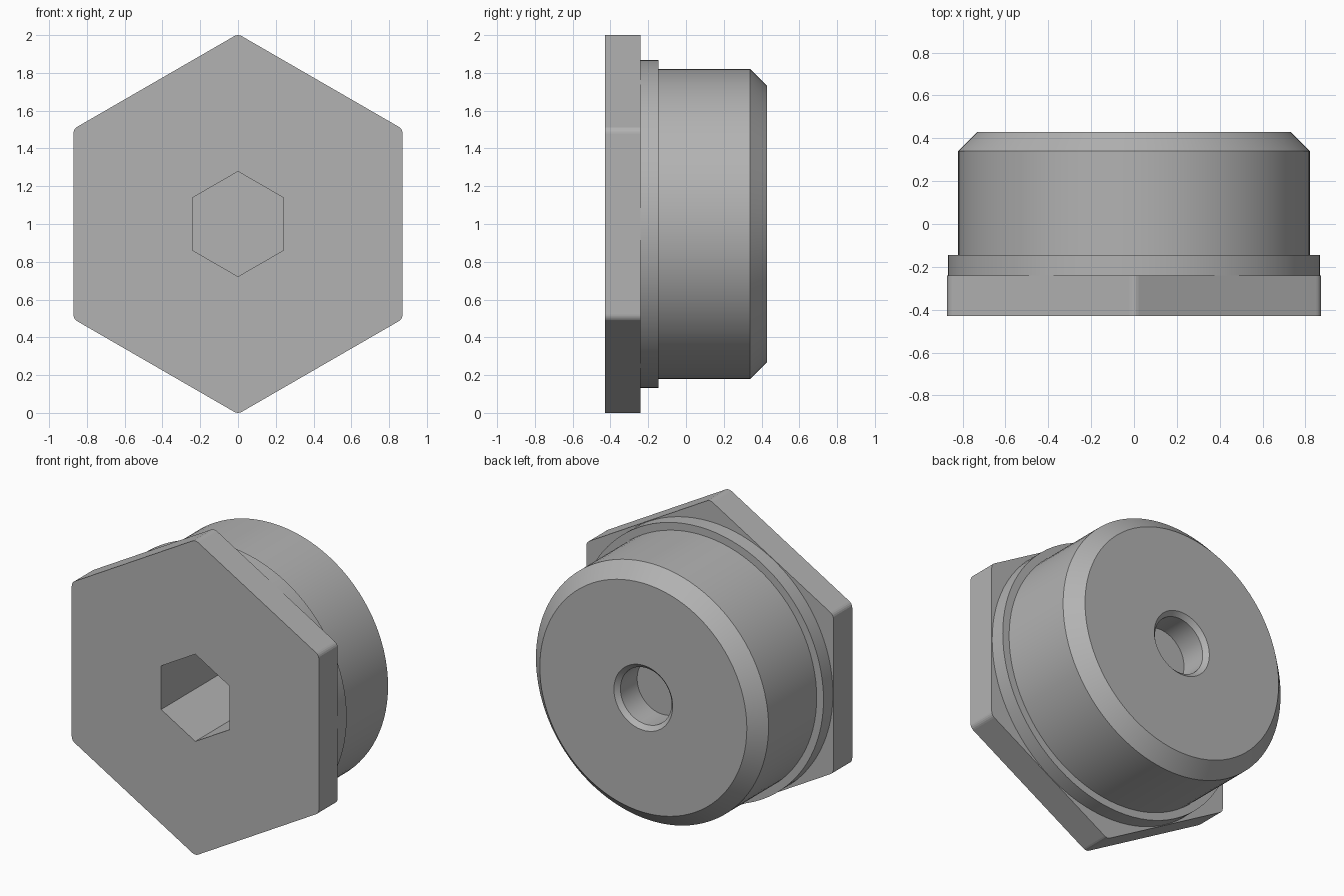
import bpy, bmesh, math

if "Cube" in bpy.data.objects:
    bpy.data.objects.remove(bpy.data.objects["Cube"])

steel = bpy.data.materials.new("steel_grey")
steel.diffuse_color = (0.45, 0.45, 0.45, 1)
steel.use_nodes = True
steel.node_tree.nodes["Principled BSDF"].inputs["Base Color"].default_value = steel.diffuse_color


def loft(name, rings):
    """Closed solid through rings of points (equal counts), capped at both ends."""
    bm = bmesh.new()
    loops = [[bm.verts.new(p) for p in r] for r in rings]
    n = len(loops[0])
    for a, b in zip(loops, loops[1:]):
        for i in range(n):
            j = (i + 1) % n
            bm.faces.new((a[i], a[j], b[j], b[i]))
    bm.faces.new(loops[0])
    bm.faces.new(loops[-1])
    bmesh.ops.recalc_face_normals(bm, faces=bm.faces[:])
    me = bpy.data.meshes.new(name)
    bm.to_mesh(me)
    bm.free()
    me.materials.append(steel)
    ob = bpy.data.objects.new(name, me)
    bpy.context.collection.objects.link(ob)
    return ob


def circle(r, y, n):
    # for n = 6 the corners point straight up and down
    return [(r * math.sin(2 * math.pi * i / n), y, 1 + r * math.cos(2 * math.pi * i / n))
            for i in range(n)]


def rounded_hex(r, fillet, y, seg=4):
    c = r - fillet / math.cos(math.pi / 6)
    pts = []
    for k in range(6):
        a = k * math.pi / 3
        for s in range(seg + 1):
            b = a + (s / seg - 0.5) * math.pi / 3
            pts.append((c * math.sin(a) + fillet * math.sin(b), y,
                        1 + c * math.cos(a) + fillet * math.cos(b)))
    return pts


# hexagonal head with softly rounded corners
head = loft("hex_head", [rounded_hex(1.006, 0.04, y) for y in (-0.43, -0.24)])

# turned body: collar, cylinder, end chamfer, and a blind bore in the back
profile = [(0.868, -0.30), (0.868, -0.145), (0.82, -0.145), (0.82, 0.34), (0.73, 0.43),
           (0.207, 0.43), (0.18, 0.403), (0.18, 0.235)]
body = loft("plug_body", [circle(r, y, 96) for r, y in profile])
bpy.context.view_layer.objects.active = body
body.select_set(True)
bpy.ops.object.shade_smooth_by_angle(angle=math.radians(30))

# hexagonal key socket cut through the head into the body
cutter = loft("socket_cutter", [circle(0.278, y, 6) for y in (-0.6, 0.17)])
cutter.hide_render = True
cutter.display_type = 'WIRE'
for ob in (head, body):
    mod = ob.modifiers.new("socket", 'BOOLEAN')
    mod.operation = 'DIFFERENCE'
    mod.solver = 'EXACT'
    mod.object = cutter
